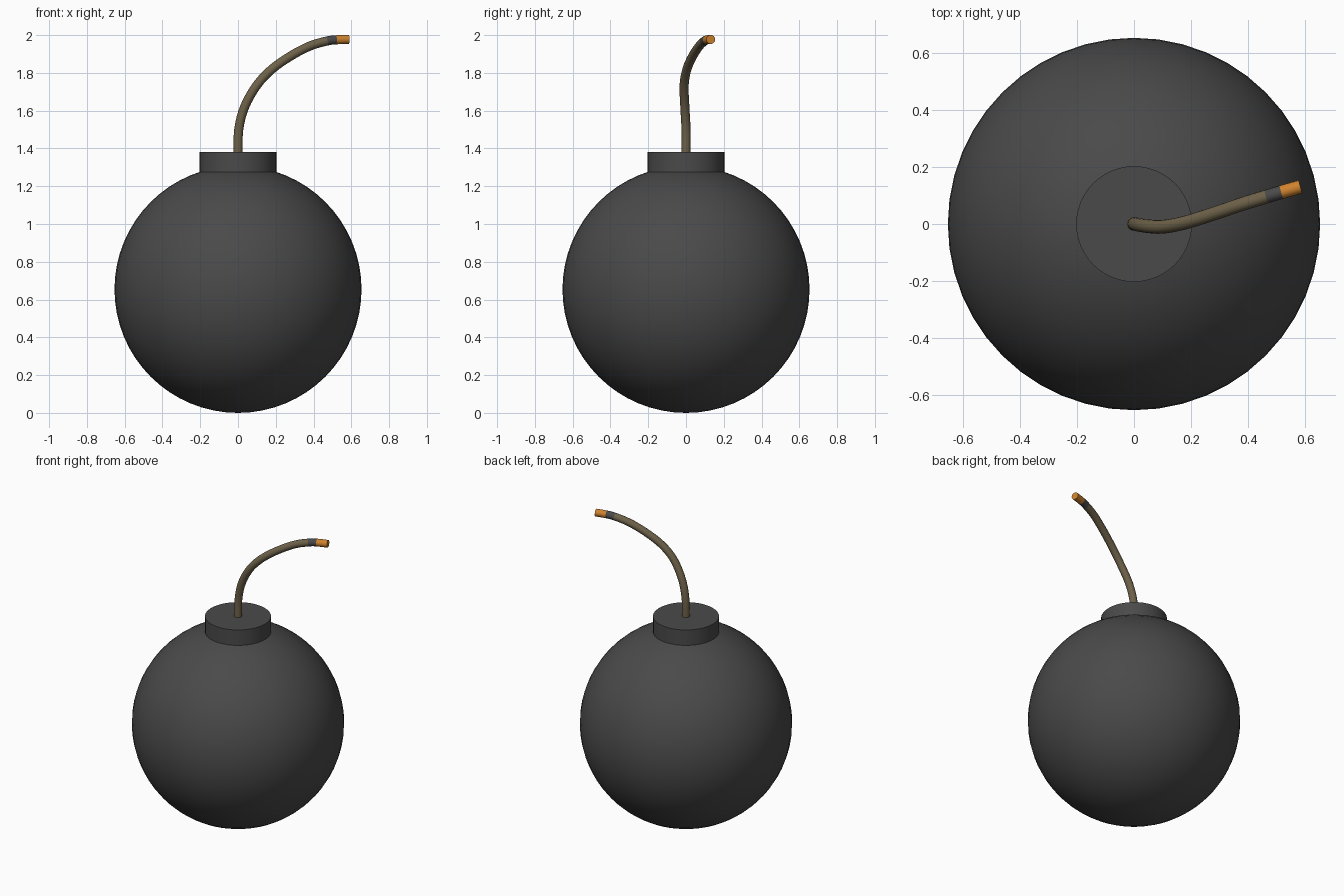
import bpy, bmesh, math
from mathutils import Vector

if "Cube" in bpy.data.objects:
    bpy.data.objects.remove(bpy.data.objects["Cube"])


def material(name, rgb):
    m = bpy.data.materials.new(name)
    m.diffuse_color = (*rgb, 1.0)
    m.use_nodes = True
    m.node_tree.nodes["Principled BSDF"].inputs["Base Color"].default_value = m.diffuse_color
    return m


charcoal = material("charcoal", (0.068, 0.068, 0.068))
cord = material("cord_brown", (0.155, 0.122, 0.067))
ember = material("ember_orange", (0.62, 0.225, 0.027))


def add_object(name, bm, mats, angle=40):
    mesh = bpy.data.meshes.new(name)
    bmesh.ops.recalc_face_normals(bm, faces=bm.faces)
    bm.to_mesh(mesh)
    bm.free()
    obj = bpy.data.objects.new(name, mesh)
    bpy.context.collection.objects.link(obj)
    for m in mats:
        mesh.materials.append(m)
    bpy.ops.object.select_all(action='DESELECT')
    obj.select_set(True)
    bpy.context.view_layer.objects.active = obj
    bpy.ops.object.shade_smooth_by_angle(angle=math.radians(angle))
    return obj


# Round body
R = 0.654
bm = bmesh.new()
bmesh.ops.create_uvsphere(bm, u_segments=48, v_segments=32, radius=R)
bmesh.ops.translate(bm, verts=bm.verts, vec=(0, 0, R))
add_object("bomb_body", bm, [charcoal])

# Flat collar on top
bm = bmesh.new()
bmesh.ops.create_cone(bm, cap_ends=True, segments=48, radius1=0.203, radius2=0.203, depth=0.14)
bmesh.ops.translate(bm, verts=bm.verts, vec=(0, 0, 1.31))
add_object("collar", bm, [charcoal])

# Bent fuse: smooth path swept with a round section, charred band and glowing tip
path = [Vector(p) for p in (
    (0, 0, 1.36), (0.004, 0, 1.50), (0.035, -0.006, 1.62), (0.10, -0.010, 1.735),
    (0.18, 0.005, 1.82), (0.28, 0.036, 1.89), (0.38, 0.070, 1.942),
    (0.468, 0.097, 1.968), (0.518, 0.112, 1.975), (0.585, 0.131, 1.977))]
STEPS, SIDES, RADIUS = 4, 16, 0.024
ext = [2 * path[0] - path[1]] + path + [2 * path[-1] - path[-2]]
points, mat_ids = [], []
for i in range(len(path) - 1):
    a, b, c, d = ext[i:i + 4]
    for s in range(STEPS):
        t = s / STEPS
        points.append(0.5 * (2 * b + (c - a) * t + (2 * a - 5 * b + 4 * c - d) * t ** 2
                             + (3 * b - a - 3 * c + d) * t ** 3))
        mat_ids.append({len(path) - 3: 1, len(path) - 2: 2}.get(i, 0))
points.append(path[-1])

bm = bmesh.new()
rings = []
for i, p in enumerate(points):
    tangent = (points[min(i + 1, len(points) - 1)] - points[max(i - 1, 0)]).normalized()
    u = Vector((0, 1, 0)).cross(tangent).normalized()
    v = tangent.cross(u)
    rings.append([bm.verts.new(p + RADIUS * (u * math.cos(k * math.tau / SIDES)
                                             + v * math.sin(k * math.tau / SIDES)))
                  for k in range(SIDES)])
for r0, r1, mid in zip(rings, rings[1:], mat_ids):
    for k in range(SIDES):
        n = (k + 1) % SIDES
        bm.faces.new((r0[k], r0[n], r1[n], r1[k])).material_index = mid
bm.faces.new(rings[0])
bm.faces.new(rings[-1]).material_index = 2
add_object("fuse", bm, [cord, charcoal, ember])
